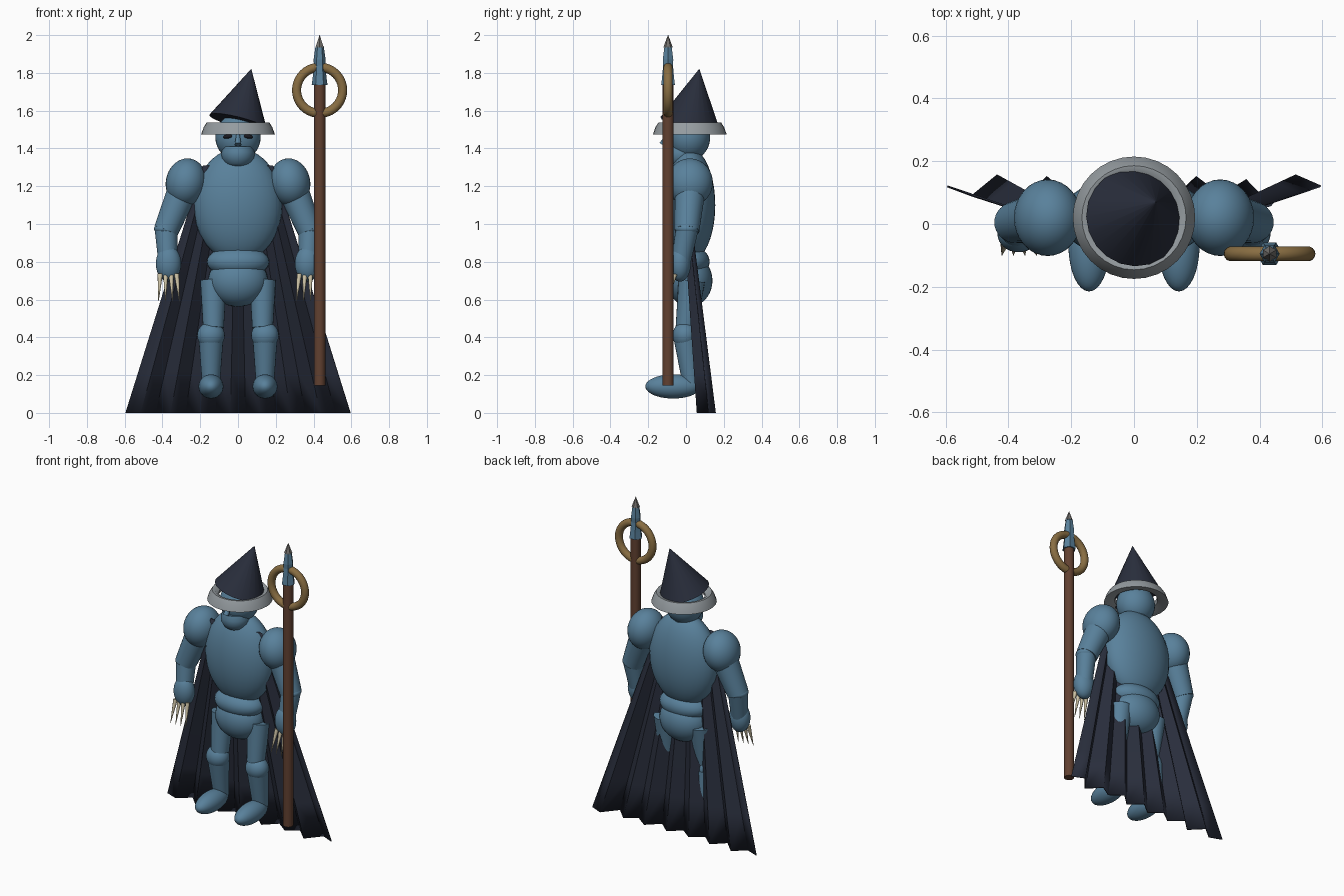
import bpy, bmesh, math
from mathutils import Vector, Matrix

if "Cube" in bpy.data.objects:
    bpy.data.objects.remove(bpy.data.objects["Cube"])


def material(name, r, g, b):
    m = bpy.data.materials.new(name)
    m.use_nodes = True
    m.diffuse_color = (r, g, b, 1)
    bsdf = next(n for n in m.node_tree.nodes if n.type == 'BSDF_PRINCIPLED')
    bsdf.inputs["Base Color"].default_value = (r, g, b, 1)
    return m


BLUE = material("steel blue", 0.1, 0.22, 0.33)
CLOTH = material("dark cloth", 0.022, 0.027, 0.045)
GREY = material("pale grey", 0.3, 0.33, 0.35)
WOOD = material("brown wood", 0.12, 0.052, 0.03)
GOLD = material("old gold", 0.25, 0.155, 0.055)
BONE = material("bone", 0.62, 0.55, 0.38)
IRON = material("dull iron", 0.17, 0.16, 0.15)
BLACK = material("black", 0.01, 0.01, 0.015)


def finish(name, bm, mat, smooth=True):
    bmesh.ops.recalc_face_normals(bm, faces=bm.faces)
    mesh = bpy.data.meshes.new(name)
    bm.to_mesh(mesh)
    bm.free()
    mesh.materials.append(mat)
    obj = bpy.data.objects.new(name, mesh)
    bpy.context.collection.objects.link(obj)
    if smooth:
        bpy.ops.object.select_all(action='DESELECT')
        obj.select_set(True)
        bpy.context.view_layer.objects.active = obj
        bpy.ops.object.shade_smooth_by_angle(angle=math.radians(40))
    return obj


def ball(name, centre, radii, mat=BLUE, turn=0):
    bm = bmesh.new()
    bmesh.ops.create_uvsphere(bm, u_segments=32, v_segments=20, radius=1)
    bm.transform(Matrix.Translation(centre) @ Matrix.Rotation(turn, 4, 'Y')
                 @ Matrix.Diagonal((*radii, 1)))
    return finish(name, bm, mat)


def limb(name, a, b, ra, rb, mat=BLUE, sides=24):
    """Tapered rod from a to b."""
    a, b = Vector(a), Vector(b)
    bm = bmesh.new()
    bmesh.ops.create_cone(bm, cap_ends=True, segments=sides, radius1=ra,
                          radius2=rb, depth=(b - a).length)
    turn = Vector((0, 0, 1)).rotation_difference(b - a).to_matrix().to_4x4()
    bm.transform(Matrix.Translation((a + b) / 2) @ turn)
    return finish(name, bm, mat, sides > 6)


def lathe(name, profile, centre, mat, sides=32, closed=False):
    """Spin a (radius, height) profile around a vertical axis."""
    bm = bmesh.new()
    rings = []
    for r, z in profile:
        rings.append([bm.verts.new((centre[0] + r * math.cos(t), centre[1] + r * math.sin(t), z))
                      for t in (math.tau * i / sides for i in range(sides))])
    pairs = list(zip(rings, rings[1:]))
    if closed:
        pairs.append((rings[-1], rings[0]))
    else:
        bm.faces.new(rings[0])
        bm.faces.new(rings[-1])
    for p, q in pairs:
        for i in range(sides):
            j = (i + 1) % sides
            bm.faces.new((p[i], p[j], q[j], q[i]))
    return finish(name, bm, mat, sides > 6)


# Body
ball("torso", (0, 0.02, 1.1), (0.235, 0.135, 0.3))
ball("waist", (0, 0.015, 0.8), (0.165, 0.11, 0.085))
ball("pelvis", (0, 0.02, 0.7), (0.158, 0.12, 0.137))

# Head and face
limb("neck", (0, 0.01, 1.3), (0, 0.015, 1.44), 0.075, 0.075)
ball("head", (0, 0.015, 1.46), (0.12, 0.113, 0.125))
lathe("jaw_guard", [(0.05, 1.305), (0.07, 1.32), (0.086, 1.35), (0.088, 1.38),
                    (0.078, 1.41)], (0, -0.025), BLUE)
limb("nose", (0, -0.09, 1.48), (0, -0.125, 1.42), 0.008, 0.018, sides=12)

# Hat
lathe("hat_brim", [(0.195, 1.475), (0.182, 1.512), (0.166, 1.537), (0.148, 1.535),
                   (0.125, 1.515), (0.13, 1.49), (0.16, 1.48)], (0, 0.02), GREY, closed=True)
limb("hat_cone", (0, 0.02, 1.54), (0.07, 0.07, 1.82), 0.157, 0.001, CLOTH, 20)

for side, s in (("right", -1), ("left", 1)):
    ball(side + "_eye", (s * 0.047, -0.078, 1.464), (0.033, 0.018, 0.012), BLACK, s * 0.12)

    # Arm
    ball(side + "_shoulder", (s * 0.275, 0.02, 1.22), (0.107, 0.122, 0.128), turn=s * -0.2)
    limb(side + "_upper_arm", (s * 0.3, 0.02, 1.16), (s * 0.381, 0.005, 0.965), 0.08, 0.066)
    ball(side + "_elbow", (s * 0.381, 0.005, 0.975), (0.064, 0.064, 0.035))
    limb(side + "_forearm", (s * 0.381, 0.005, 0.97), (s * 0.37, -0.03, 0.78), 0.06, 0.05)
    ball(side + "_hand", (s * 0.368, -0.032, 0.79), (0.067, 0.058, 0.095))
    for i in range(4):
        x = 0.325 + 0.029 * i
        tip = 0.31 + 0.037 * i
        limb(f"{side}_claw_{i + 1}", (s * x, -0.06, 0.735), (s * tip, -0.1, 0.59),
             0.014, 0.001, BONE, 10)

    # Leg
    limb(side + "_thigh", (s * 0.13, 0.03, 0.7), (s * 0.13, 0, 0.45), 0.07, 0.055)
    ball(side + "_knee", (s * 0.143, -0.005, 0.41), (0.073, 0.066, 0.072))
    limb(side + "_shin", (s * 0.143, 0, 0.4), (s * 0.143, 0.03, 0.15), 0.066, 0.047)
    ball(side + "_foot", (s * 0.143, -0.068, 0.14), (0.066, 0.147, 0.064))

# Cape: a flaring sheet whose folds deepen toward the hem
folds = [0.01, -0.02, 0.045, -0.035, 0.04, -0.03, 0.03, -0.03, 0.035,
         -0.035, 0.04, -0.02, 0.03, -0.05, 0.045, 0.01]
steps = 6
bm = bmesh.new()
rows = []
for k in range(steps + 1):
    t = k / steps
    row = []
    for i, fold in enumerate(folds):
        u = 2 * i / (len(folds) - 1) - 1
        row.append(bm.verts.new((u * (0.185 + 0.41 * t), -0.02 + 0.13 * t + fold * (0.2 + 0.8 * t),
                                 1.31 * (1 - t))))
    rows.append(row)
for p, q in zip(rows, rows[1:]):
    for i in range(len(folds) - 1):
        bm.faces.new((p[i], p[i + 1], q[i + 1], q[i]))
cape = finish("cape", bm, CLOTH)
thick = cape.modifiers.new("thickness", 'SOLIDIFY')
thick.thickness = 0.006
thick.offset = 0

# Staff
sx, sy = 0.432, -0.095
limb("staff_shaft", (sx, sy, 0.145), (sx, sy, 1.76), 0.03, 0.03, WOOD, 20)
lathe("staff_head", [(0.042, 1.735), (0.036, 1.78), (0.03, 1.84), (0.032, 1.87),
                     (0.022, 1.94)], (sx, sy), BLUE, 6)
limb("staff_tip", (sx, sy, 1.935), (sx, sy, 2.0), 0.025, 0.001, IRON, 6)
bpy.ops.mesh.primitive_torus_add(major_radius=0.122, minor_radius=0.024, major_segments=40,
                                 minor_segments=14, location=(sx, sy, 1.708),
                                 rotation=(math.pi / 2, 0, 0))
ring = bpy.context.object
ring.name = "staff_ring"
ring.data.materials.append(GOLD)
bpy.ops.object.shade_smooth_by_angle()
